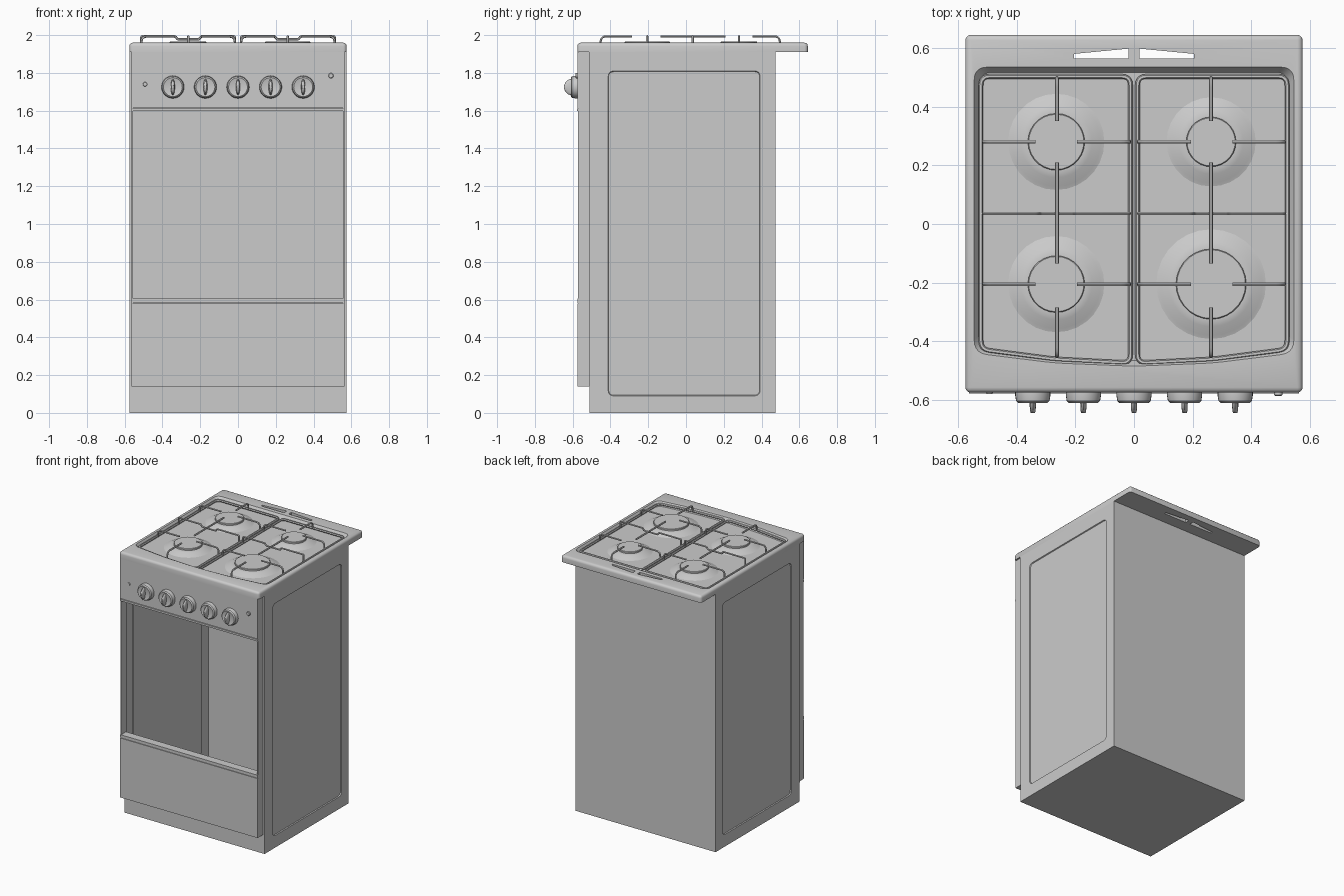
import bpy, bmesh, math
from mathutils import Vector

if "Cube" in bpy.data.objects:
    bpy.data.objects.remove(bpy.data.objects["Cube"])

def finish(bm, name, smooth=False):
    bmesh.ops.recalc_face_normals(bm, faces=bm.faces)
    me = bpy.data.meshes.new(name)
    bm.to_mesh(me)
    bm.free()
    ob = bpy.data.objects.new(name, me)
    bpy.context.collection.objects.link(ob)
    if smooth:
        smooth_object(ob)
    return ob

def activate(ob):
    bpy.ops.object.select_all(action='DESELECT')
    ob.select_set(True)
    bpy.context.view_layer.objects.active = ob

def smooth_object(ob):
    activate(ob)
    bpy.ops.object.shade_smooth_by_angle(angle=math.radians(35))

def loft(name, rings, smooth=False, caps=(True, True)):
    """Skin closed rings of equal point count."""
    bm = bmesh.new()
    loops = [[bm.verts.new(p) for p in r] for r in rings]
    n = len(rings[0])
    for a, b in zip(loops, loops[1:]):
        for i in range(n):
            bm.faces.new((a[i], a[(i + 1) % n], b[(i + 1) % n], b[i]))
    if caps[0]:
        bm.faces.new(loops[0])
    if caps[1]:
        bm.faces.new(loops[-1])
    return finish(bm, name, smooth)

def box(name, x0, x1, y0, y1, z0, z1):
    return loft(name, [[(x0, y0, z), (x1, y0, z), (x1, y1, z), (x0, y1, z)] for z in (z0, z1)])

def lathe(name, profile, centre, axis='Z', seg=28, caps=(False, True)):
    """Turn (radius, height) pairs around z, or around y (height = y)."""
    rings = []
    for r, h in profile:
        ring = []
        for i in range(seg):
            t = 2 * math.pi * i / seg
            c, s = centre[0] + r * math.cos(t), centre[1] + r * math.sin(t)
            ring.append((c, s, h) if axis == 'Z' else (c, h, s))
        rings.append(ring)
    return loft(name, rings, True, caps)

def rounded(pts, r, seg=5, closed=True):
    """Round the corners of a polyline with small quadratic arcs."""
    pts = [Vector(p) for p in pts]
    out = []
    for i, p in enumerate(pts):
        if not closed and i in (0, len(pts) - 1):
            out.append(p)
            continue
        q, s = pts[i - 1], pts[(i + 1) % len(pts)]
        a, b = p + (q - p).normalized() * r, p + (s - p).normalized() * r
        for k in range(seg + 1):
            t = k / seg
            out.append(a * (1 - t) ** 2 + p * 2 * t * (1 - t) + b * t * t)
    return out

def rods(name, paths, radius):
    """Several round rods, each (points, closed), as one mesh."""
    cu = bpy.data.curves.new(name, 'CURVE')
    cu.dimensions = '3D'
    cu.bevel_depth = radius
    cu.bevel_resolution = 1
    cu.use_fill_caps = True
    for pts, closed in paths:
        sp = cu.splines.new('POLY')
        sp.points.add(len(pts) - 1)
        for q, p in zip(sp.points, pts):
            q.co = (*p, 1)
        sp.use_cyclic_u = closed
    ob = bpy.data.objects.new(name, cu)
    bpy.context.collection.objects.link(ob)
    activate(ob)
    bpy.ops.object.convert(target='MESH')
    ob = bpy.context.object
    smooth_object(ob)
    return ob

def cut(ob, cutter):
    m = ob.modifiers.new('cut', 'BOOLEAN')
    m.operation, m.solver, m.object = 'DIFFERENCE', 'EXACT', cutter
    activate(ob)
    bpy.ops.object.modifier_apply(modifier='cut')
    bpy.data.objects.remove(cutter)

# Hollow sheet body: side panels with a shallow pressed recess
for s, side in ((-1, 'left'), (1, 'right')):
    bm = bmesh.new()
    outer = [bm.verts.new((s * .575, y, z)) for y, z in ((-.51, 0), (.475, 0), (.475, 1.91), (-.51, 1.91))]
    outline = rounded([(-.412, .09), (.392, .09), (.392, 1.81), (-.412, 1.81)], .03)
    rim = [bm.verts.new((s * .575, p.x, p.y)) for p in outline]
    edges = [bm.edges.new((l[i - 1], l[i])) for l in (outer, rim) for i in range(len(l))]
    bmesh.ops.triangle_fill(bm, edges=edges, use_beauty=True)
    low = [bm.verts.new((s * .568, p.x * .995, .95 + (p.y - .95) * .996)) for p in outline]
    for i in range(len(rim)):
        bm.faces.new((rim[i - 1], rim[i], low[i], low[i - 1]))
    bm.faces.new(low)
    finish(bm, side + '_side_panel')

# Back, bottom, plinth and narrow front flanges
def sheet(name, pts):
    bm = bmesh.new()
    bm.faces.new([bm.verts.new(p) for p in pts])
    return finish(bm, name)

sheet('back_panel', [(.575, .475, 0), (-.575, .475, 0), (-.575, .475, 1.91), (.575, .475, 1.91)])
sheet('bottom_panel', [(-.575, -.51, 0), (-.575, .475, 0), (.575, .475, 0), (.575, -.51, 0)])
sheet('plinth', [(-.575, -.51, 0), (.575, -.51, 0), (.575, -.51, .145), (-.575, -.51, .145)])
for s, side in ((-1, 'left'), (1, 'right')):
    box(side + '_front_flange', *sorted((s * .561, s * .575)), -.513, -.509, .14, 1.91)
    box(side + '_door_edge', *sorted((s * .557, s * .563)), -.572, -.513, .58, 1.615)

# Front panels around the open oven door
box('control_panel', -.563, .563, -.575, -.51, 1.615, 1.91)
box('storage_drawer', -.563, .563, -.575, -.51, .14, .58)
box('door_top_trim', -.563, .563, -.578, -.55, 1.598, 1.612)
box('door_bottom_trim', -.563, .563, -.575, -.515, .583, .605)

# Hob plate with rounded upper edges
hob = box('hob_plate', -.575, .575, -.575, .645, 1.91, 1.96)
bm = bmesh.new()
bm.from_mesh(hob.data)
top = [e for e in bm.edges if max(v.co.z for v in e.verts) > 1.95]
bmesh.ops.bevel(bm, geom=top, offset=.018, segments=3, profile=.5, affect='EDGES')
bm.to_mesh(hob.data)
bm.free()

# Sunken well with bowed front, and wedge vents cut through the plate
well = rounded([(-.545, .535), (-.545, -.44), (-.27, -.474), (0, -.485), (.27, -.474), (.545, -.44), (.545, .535)], .045)
rings = [[(p.x * k, .025 + (p.y - .025) * k, z) for p in well] for k, z in ((.965, 1.93), (1, 1.96), (1, 2.0))]
cutter = loft('well_cutter', rings)
cutter.hide_render = True
cut(hob, cutter)
for s in (-1, 1):
    wedge = [(s * .205, .565), (s * .018, .565), (s * .018, .598), (s * .205, .58)]
    cutter = loft('vent_cutter', [[(x, y, z) for x, y in wedge] for z in (1.85, 2.05)])
    cutter.hide_render = True
    cut(hob, cutter)
smooth_object(hob)

# Burners: low pressed hump with a flat cap
for i, (x, y, r) in enumerate(((-.265, .28, .097), (.263, .28, .085), (-.265, -.205, .097), (.263, -.205, .12))):
    lathe(f'burner_hump_{i + 1}', [(r + .07, 1.929), (r + .055, 1.934), (r + .025, 1.949), (r + .005, 1.953), (r - .01, 1.953)], (x, y))
    lathe(f'burner_cap_{i + 1}', [(r, 1.95), (r, 1.963), (r - .003, 1.966)], (x, y))

# Pan supports: ring frame, raised fingers, dipped crossbar and long bar
Z0, Z1 = 1.945, 1.993
for s, side in ((-1, 'left'), (1, 'right')):
    frame = rounded([(s * .522, .503, Z0), (s * .522, -.428, Z0), (s * .27, -.461, Z0), (s * .012, -.474, Z0), (s * .012, .503, Z0)], .03)
    rods(side + '_grate_frame', [(frame, True)], .008)
    cx = s * .263
    paths = []
    for y in (.28, -.205):
        for a, b in ((.512, .335), (.016, .195)):
            paths.append(rounded([(s * a, y, Z0), (s * a, y, Z1), (s * b, y, Z1)], .03, closed=False))
    for a, b in ((.497, .352), (-.452, -.285)):
        paths.append(rounded([(cx, a, Z0), (cx, a, Z1), (cx, b, Z1)], .03, closed=False))
    paths.append(rounded([(s * .512, .036, Z0), (s * .512, .036, Z1), (s * .33, .036, Z1), (s * .32, .036, 1.977),
                          (s * .206, .036, 1.977), (s * .196, .036, Z1), (s * .016, .036, Z1), (s * .016, .036, Z0)],
                         .008, 3, False))
    paths.append([Vector((cx, .21, Z1)), Vector((cx, -.135, Z1))])
    rods(side + '_grate_fingers', [(p, False) for p in paths], .0065)

# Control knobs with a thin lens-shaped grip
for i in range(5):
    x = (i - 2) * .1725
    lathe(f'knob_{i + 1}', [(.06, -.574), (.06, -.585), (.057, -.603), (.05, -.61), (.045, -.608)], (x, 1.725), 'Y')
    grip = [(r * .95, h) for r, h in ((.046, -.6), (.046, -.61), (.04, -.625), (.026, -.639), (.01, -.645))]
    rings = [[(x + .011 * (r / .046) ** .3 * math.sin(t), h, 1.725 + r * math.cos(t))
              for t in (2 * math.pi * k / 16 for k in range(16))] for r, h in grip]
    loft(f'knob_grip_{i + 1}', rings, True)

# Small push button and indicator on the control panel
lathe('push_button', [(.014, -.574), (.014, -.583), (.011, -.586)], (.492, 1.785), 'Y', 16)
lathe('indicator_light', [(.012, -.574), (.01, -.579)], (-.492, 1.74), 'Y', 16)
